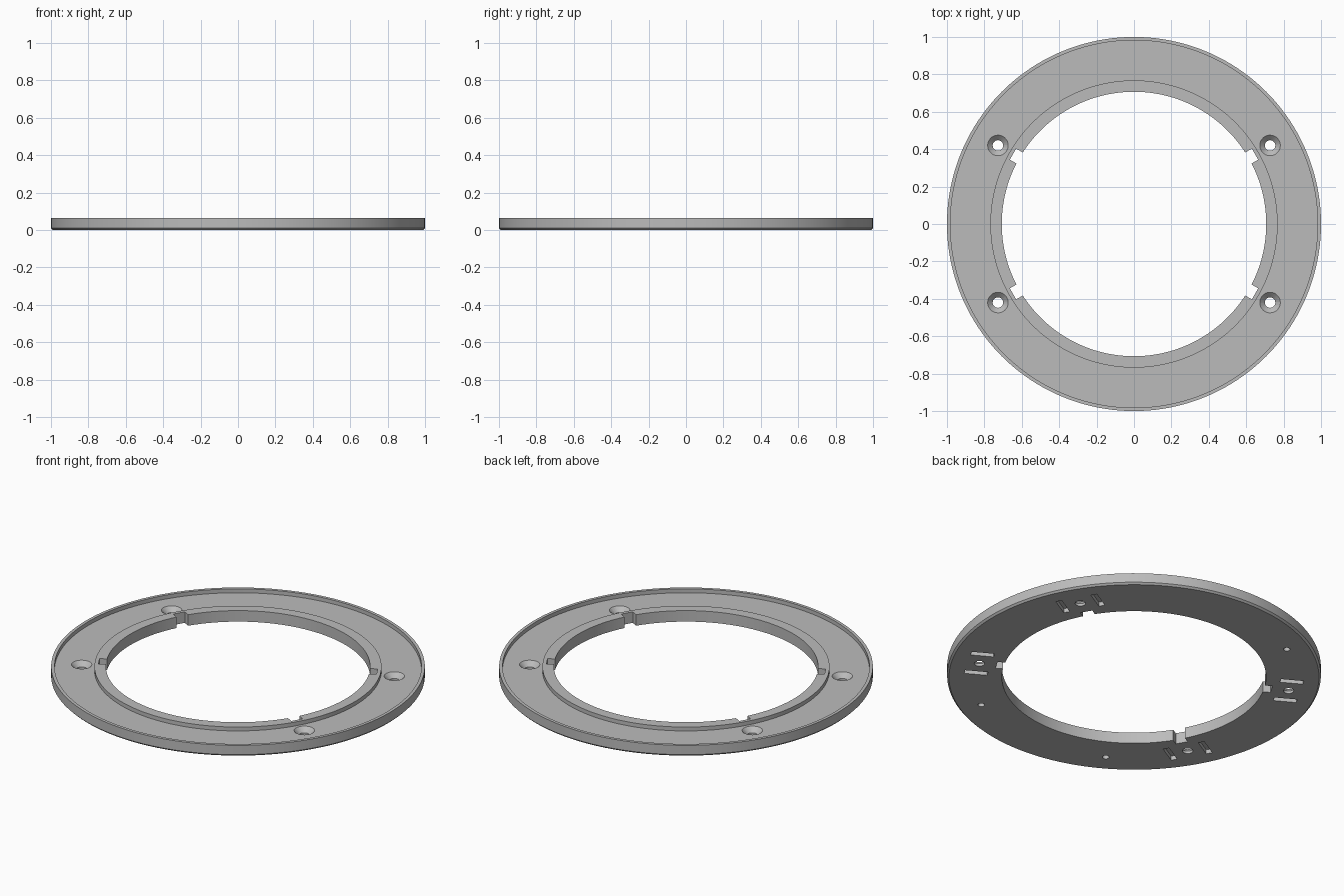
import bpy, bmesh, math
from mathutils import Matrix, Vector

old = bpy.data.objects.get("Cube")
if old:
    bpy.data.objects.remove(old, do_unlink=True)

FLOOR, TOP = 0.042, 0.065

grey = bpy.data.materials.new("light_grey")
grey.use_nodes = True
colour = (0.5, 0.5, 0.5, 1)
grey.diffuse_color = colour
grey.node_tree.nodes["Principled BSDF"].inputs["Base Color"].default_value = colour


def add_object(name, bm):
    bmesh.ops.recalc_face_normals(bm, faces=bm.faces)
    mesh = bpy.data.meshes.new(name)
    bm.to_mesh(mesh)
    bm.free()
    mesh.materials.append(grey)
    ob = bpy.data.objects.new(name, mesh)
    bpy.context.collection.objects.link(ob)
    return ob


def lathe(name, profile, steps):
    """Revolve a closed (radius, height) profile around z."""
    bm = bmesh.new()
    rings = []
    for i in range(steps):
        turn = Matrix.Rotation(math.tau * i / steps, 3, "Z")
        rings.append([bm.verts.new(turn @ Vector((r, 0, z))) for r, z in profile])
    n = len(profile)
    for i in range(steps):
        a, b = rings[i], rings[(i + 1) % steps]
        for j in range(n):
            k = (j + 1) % n
            bm.faces.new((a[j], b[j], b[k], a[k]))
    return add_object(name, bm)


def place(angle, r, side, z):
    """Frame at a polar position, with x pointing outwards."""
    return Matrix.Rotation(math.radians(angle), 4, "Z") @ Matrix.Translation((r, side, z))


def box(bm, angle, r, side, size, z0, z1):
    m = place(angle, r, side, (z0 + z1) / 2) @ Matrix.Diagonal((*size, z1 - z0, 1))
    bmesh.ops.create_cube(bm, size=1, matrix=m)


def cone(bm, angle, r, r0, r1, z0, z1):
    bmesh.ops.create_cone(bm, cap_ends=True, segments=32, radius1=r0, radius2=r1,
                          depth=z1 - z0, matrix=place(angle, r, 0, (z0 + z1) / 2))


# Ring with raised inner and outer lips and a chamfered lower edge
ring = lathe("mounting_ring", [
    (0.707, 0), (0.99, 0), (1, 0.01), (1, TOP), (0.982, TOP),
    (0.982, FLOOR), (0.768, FLOOR), (0.768, TOP), (0.707, TOP)], 160)

# Cutters: notches, screw holes, countersinks, underside slots and pin holes
notches, holes, sinks, pockets = (bmesh.new() for _ in range(4))
for angle in (30, 150, 210, 330):
    box(notches, angle, 0.697, 0, (0.1, 0.068), -0.1, 0.2)
    cone(holes, angle, 0.84, 0.028, 0.028, -0.1, 0.2)
    cone(sinks, angle, 0.84, 0.025, 0.058, 0.012, FLOOR + 0.003)
    for side in (-0.1, 0.1):
        box(pockets, angle, 0.84, side, (0.125, 0.034), -0.1, 0.025)
for angle in (120, 240, 300):
    cone(pockets, angle, 0.87, 0.018, 0.018, -0.1, 0.025)

bpy.context.view_layer.objects.active = ring
for name, bm in (("notch_cutter", notches), ("hole_cutter", holes),
                 ("countersink_cutter", sinks), ("pocket_cutter", pockets)):
    cutter = add_object(name, bm)
    cutter.hide_render = True
    mod = ring.modifiers.new(name, "BOOLEAN")
    mod.operation = "DIFFERENCE"
    mod.solver = "EXACT"
    mod.object = cutter
    bpy.ops.object.modifier_apply(modifier=mod.name)
    bpy.data.objects.remove(cutter, do_unlink=True)

# Smooth round walls, crisp edges
bpy.ops.object.select_all(action="DESELECT")
ring.select_set(True)
bpy.ops.object.shade_smooth_by_angle(angle=math.radians(30))
